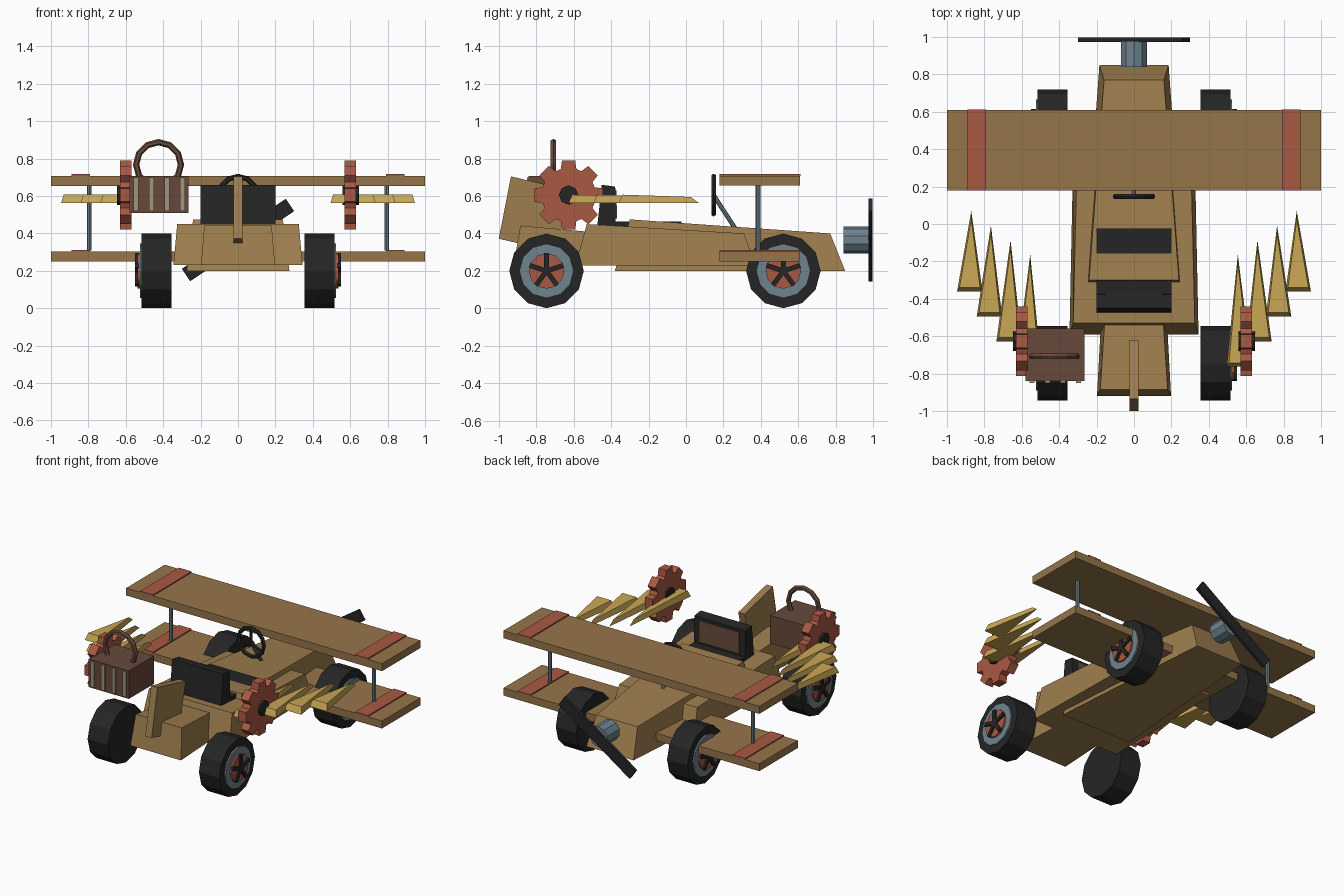
import bpy, bmesh, math
from mathutils import Vector, Matrix

if "Cube" in bpy.data.objects:
    bpy.data.objects.remove(bpy.data.objects["Cube"])


def material(name, r, g, b):
    lin = [((c / 255 + 0.055) / 1.055) ** 2.4 for c in (r, g, b)]
    m = bpy.data.materials.new(name)
    m.diffuse_color = (*lin, 1)
    m.use_nodes = True
    m.node_tree.nodes["Principled BSDF"].inputs["Base Color"].default_value = m.diffuse_color
    return m


WOOD = material("body wood", 158, 126, 78)
PLANK = material("wing wood", 150, 117, 74)
RED = material("rust red", 170, 89, 67)
GOLD = material("straw gold", 200, 166, 84)
BLACK = material("rubber black", 37, 37, 37)
STEEL = material("blue steel", 110, 131, 142)
LEATHER = material("dark leather", 103, 73, 59)
BEIGE = material("dull beige", 160, 150, 125)


def finish(name, bm, mat):
    bmesh.ops.recalc_face_normals(bm, faces=bm.faces)
    me = bpy.data.meshes.new(name)
    bm.to_mesh(me)
    bm.free()
    me.materials.append(mat)
    ob = bpy.data.objects.new(name, me)
    bpy.context.collection.objects.link(ob)
    return ob


def loft(name, ring_a, ring_b, mat):
    """Solid between two matching rings of points."""
    bm = bmesh.new()
    a = [bm.verts.new(p) for p in ring_a]
    b = [bm.verts.new(p) for p in ring_b]
    bm.faces.new(a)
    bm.faces.new(b)
    n = len(a)
    for i in range(n):
        j = (i + 1) % n
        bm.faces.new((a[i], a[j], b[j], b[i]))
    return finish(name, bm, mat)


def box(name, x0, x1, y0, y1, z0, z1, mat):
    ring = [(x0, y0), (x1, y0), (x1, y1), (x0, y1)]
    return loft(name, [(x, y, z0) for x, y in ring], [(x, y, z1) for x, y in ring], mat)


def side_prism(name, profile, x0, x1, mat):
    """Profile in (y, z) stretched from x0 to x1."""
    return loft(name, [(x0, y, z) for y, z in profile], [(x1, y, z) for y, z in profile], mat)


def hull(name, back, front, mat):
    """Tapered body; each end is (bottom half width, y, z), (top half width, y, z)."""
    rings = [[(-b[0], b[1], b[2]), (b[0], b[1], b[2]), (f[0], f[1], f[2]), (-f[0], f[1], f[2])]
             for b, f in zip(back, front)]
    return loft(name, rings[0], rings[1], mat)


def circle(cy, cz, r, n):
    return [(cy + r * math.sin(2 * math.pi * i / n), cz + r * math.cos(2 * math.pi * i / n))
            for i in range(n)]


def rod(name, p, q, r, n, mat):
    p, q = Vector(p), Vector(q)
    bm = bmesh.new()
    rot = (q - p).to_track_quat('Z', 'Y').to_matrix().to_4x4()
    bmesh.ops.create_cone(bm, cap_ends=True, segments=n, radius1=r, radius2=r,
                          depth=(q - p).length, matrix=Matrix.Translation((p + q) / 2) @ rot)
    return finish(name, bm, mat)


def ring(name, centre, major, minor, mat):
    """Upright low-poly ring facing along y."""
    bpy.ops.mesh.primitive_torus_add(major_segments=12, minor_segments=6, major_radius=major,
                                     minor_radius=minor, location=centre,
                                     rotation=(math.pi / 2, 0, 0))
    ob = bpy.context.object
    ob.name = name
    ob.data.materials.append(mat)
    return ob


# Body: long nose, cockpit sides and tail
hull("nose_body", [(.275, -.38, .2), (.24, -.30, .475)], [(.185, .85, .2), (.16, .77, .40)], WOOD)
hull("cockpit_body", [(.345, -.59, .23), (.325, -.53, .45)], [(.325, .37, .23), (.305, .31, .40)], WOOD)
hull("tail_body", [(.198, -.92, .23), (.18, -.885, .442)], [(.17, -.40, .23), (.15, -.42, .40)], WOOD)
side_prism("tail_fin", [(-.935, .705), (-.62, .63), (-.695, .30), (-1, .372)], -.025, .025, WOOD)

# Seat
box("seat_cushion", -.2, .2, -.45, -.025, .40, .465, BLACK)
side_prism("seat_back", [(-.475, .43), (-.45, .66), (-.378, .65), (-.375, .43)], -.2, .2, BLACK)
side_prism("seat_back_panel", [(-.38, .48), (-.38, .63), (-.372, .63), (-.368, .48)], -.155, .155, LEATHER)

# Steering
ring("steering_wheel", (0, .147, .605), .1, .014, BLACK)
rod("steering_column", (0, .147, .605), (0, .28, .40), .012, 8, STEEL)
for k in range(3):
    a = math.radians(90 + 120 * k)
    rod("steering_spoke", (0, .147, .605), (.1 * math.cos(a), .147, .605 + .1 * math.sin(a)), .01, 6, BLACK)

# Two wings with red bands and struts
for label, z in (("upper", .655), ("lower", .25)):
    box(label + "_wing", -1, 1, .18, .61, z, z + .053, PLANK)
    for s in (-1, 1):
        x0, x1 = sorted((s * .79, s * .89))
        box(label + "_wing_band", x0, x1, .179, .611, z + .0525, z + .0615, RED)
for s in (-1, 1):
    rod("wing_strut", (s * .795, .385, .31), (s * .795, .385, .66), .013, 8, STEEL)

# Wheels with rim, hub and five spokes
for s in (-1, 1):
    for y in (-.745, .52):
        side_prism("tire", circle(y, .2, .199, 12), s * .355, s * .515, BLACK)
        side_prism("wheel_rim", circle(y, .2, .145, 12), s * .50, s * .525, STEEL)
        side_prism("wheel_hub", circle(y, .2, .095, 12), s * .51, s * .537, RED)
        for k in range(5):
            a = 2 * math.pi * k / 5
            u, v = (math.sin(a), math.cos(a)), (math.cos(a), -math.sin(a))
            quad = [(y + u[0] * r + v[0] * w, .2 + u[1] * r + v[1] * w)
                    for r, w in ((0, -.013), (.095, -.013), (.095, .013), (0, .013))]
            side_prism("wheel_spoke", quad, s * .53, s * .55, BLACK)

# Cog wheels with eight teeth
cog = []
for k in range(8):
    a = 2 * math.pi * k / 8
    for r, d in ((.145, -.29), (.188, -.19), (.188, .19), (.145, .29)):
        cog.append((-.627 + r * math.sin(a + d), .605 + r * math.cos(a + d)))
for s in (-1, 1):
    side_prism("cog_wheel", cog, s * .57, s * .63, RED)
    side_prism("cog_hub", circle(-.627, .605, .052, 8), s * .56, s * .648, BLACK)

# Feather blades, four on each side
for s in (-1, 1):
    for k in range(4):
        tx, ty, by = .87 - .105 * k, .07 - .078 * k, -.36 - .134 * k
        bx = tx + .008
        low = [(s * (bx - .068), by, .562), (s * (bx + .068), by, .562), (s * tx, ty, .562)]
        high = [(s * (bx - .055), by + .02, .607), (s * (bx + .055), by + .02, .607),
                (s * tx, ty - .045, .595)]
        loft("feather_blade", low, high, GOLD)

# Luggage case with ribs and handle
box("luggage_case", -.58, -.265, -.84, -.56, .51, .708, LEATHER)
for k in range(4):
    x = -.545 + .083 * k
    box("case_rib", x - .013, x + .013, -.849, -.835, .52, .70, BEIGE)
ring("case_handle", (-.425, -.708, .768), .12, .017, LEATHER)

# Propeller
rod("propeller_shaft", (0, .84, .365), (0, .978, .365), .073, 10, STEEL)
blade = box("propeller_blade", -.335, .335, -.011, .011, -.04, .04, BLACK)
blade.location = (0, .985, .365)
blade.rotation_euler = (0, math.radians(-34), 0)
